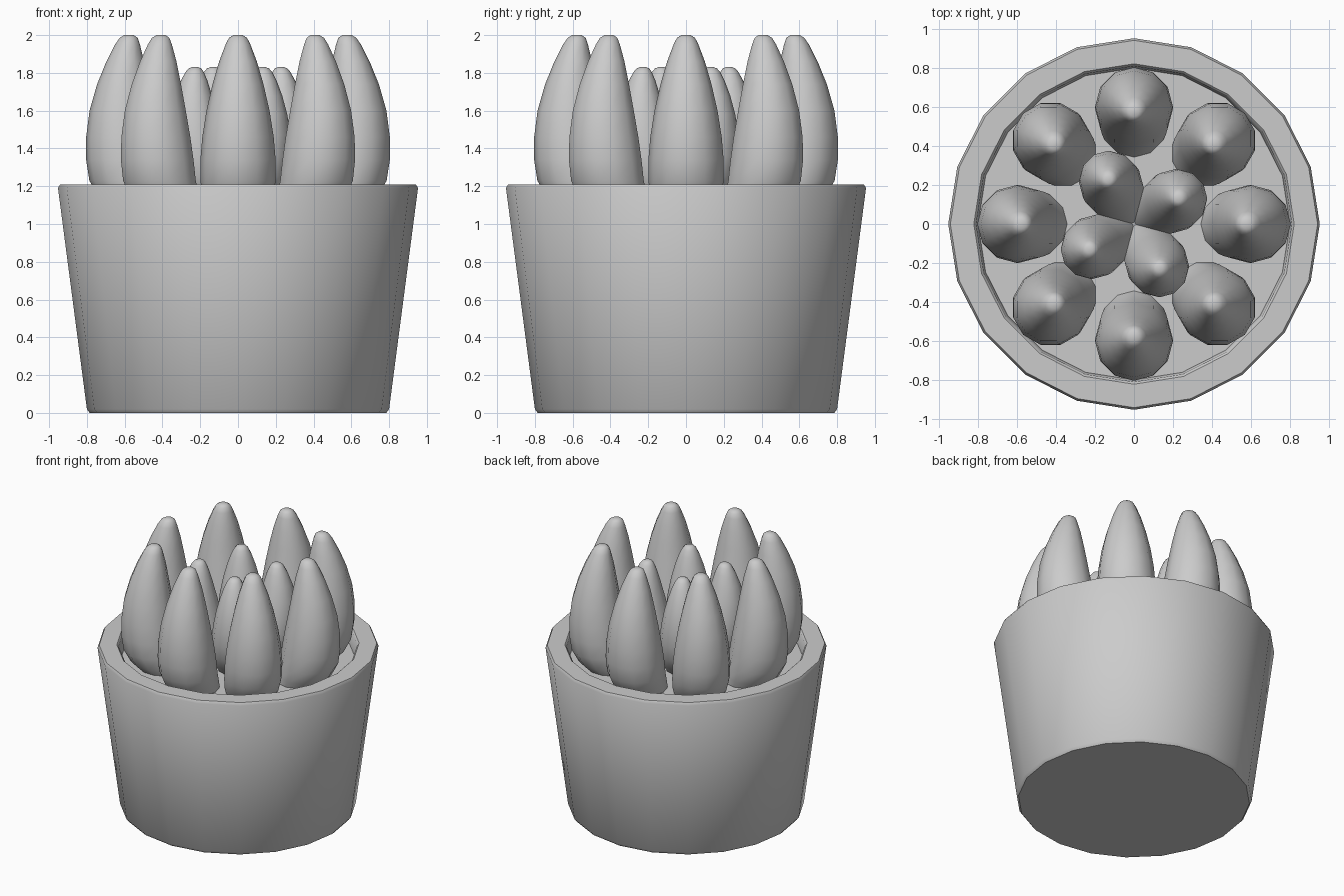
import bpy, bmesh
from math import sin, cos, pi, radians

cube = bpy.data.objects.get("Cube")
if cube:
    bpy.data.objects.remove(cube)

grey = bpy.data.materials.new("plain_grey")
grey.use_nodes = True
COLOUR = (0.6, 0.6, 0.6, 1)
grey.diffuse_color = COLOUR
grey.node_tree.nodes["Principled BSDF"].inputs["Base Color"].default_value = COLOUR


def loft(name, rings, sides, turn=0.0, sharp=40):
    """Skin a stack of rings (centre offset, radius, z) and cap both ends."""
    bm = bmesh.new()
    loops = []
    for offset, radius, z in rings:
        loops.append([bm.verts.new((offset + radius * cos(2 * pi * i / sides),
                                    radius * sin(2 * pi * i / sides), z))
                      for i in range(sides)])
    for low, high in zip(loops, loops[1:]):
        for i in range(sides):
            j = (i + 1) % sides
            bm.faces.new((low[i], low[j], high[j], high[i]))
    bm.faces.new(loops[0][::-1])
    bm.faces.new(loops[-1])
    mesh = bpy.data.meshes.new(name)
    bm.to_mesh(mesh)
    bm.free()
    mesh.materials.append(grey)
    obj = bpy.data.objects.new(name, mesh)
    obj.rotation_euler.z = turn
    bpy.context.collection.objects.link(obj)
    bpy.ops.object.select_all(action="DESELECT")
    obj.select_set(True)
    bpy.context.view_layer.objects.active = obj
    bpy.ops.object.shade_smooth_by_angle(angle=radians(sharp))
    return obj


# Tapered pot: outer wall, bevelled rim, inner wall and the soil as top cap
SOIL = 1.09
loft("pot", [(0, 0.785, 0), (0, 0.80, 0.02), (0, 0.953, 1.19), (0, 0.942, 1.21),
             (0, 0.822, 1.21), (0, 0.81, 1.198), (0, 0.80, SOIL)], 20)

# Outer ring of tall leaves, bowed outwards
outer = [(0.50, 0.165, SOIL - 0.02), (0.55, 0.188, 1.14), (0.588, 0.199, 1.23),
         (0.605, 0.199, 1.34), (0.615, 0.189, 1.46), (0.619, 0.167, 1.60),
         (0.611, 0.135, 1.74), (0.597, 0.10, 1.86), (0.585, 0.066, 1.95),
         (0.579, 0.048, 1.985), (0.577, 0.025, 2.0)]
for i in range(8):
    loft(f"outer_leaf_{i + 1}", outer, 12, i * pi / 4)

# Inner cluster of shorter leaves meeting at the middle
inner = [(0.12, 0.12, SOIL - 0.02), (0.18, 0.148, 1.16), (0.225, 0.16, 1.25),
         (0.25, 0.158, 1.36), (0.265, 0.146, 1.47), (0.272, 0.125, 1.58),
         (0.272, 0.098, 1.68), (0.268, 0.07, 1.76), (0.265, 0.048, 1.805),
         (0.263, 0.034, 1.822), (0.262, 0.018, 1.83)]
for i in range(4):
    loft(f"inner_leaf_{i + 1}", inner, 12, radians(30 + 90 * i))
